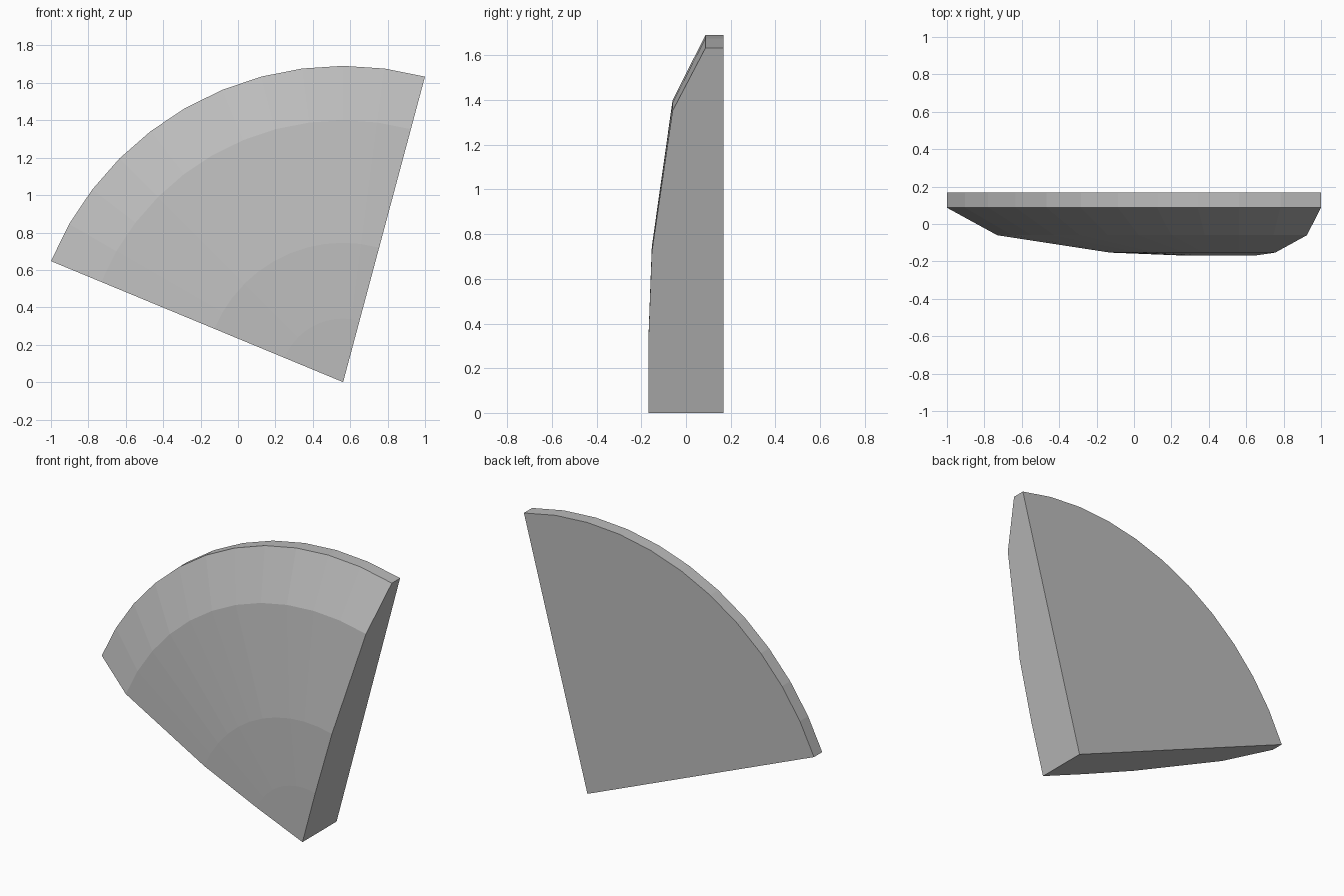
import bpy, bmesh, math

if "Cube" in bpy.data.objects:
    bpy.data.objects.remove(bpy.data.objects["Cube"])

# Wedge of a shallow dome, pivoting on its bottom tip
APEX_X, R = 0.562, 1.691
START, STEP, SEGMENTS = 75.0, 7.5, 11
BACK = 0.168
# (radius, y) from the front ring out to the back rim
PROFILE = [(0.34, -0.168), (0.745, -0.153), (1.40, -0.06), (R, 0.087), (R, BACK)]

bm = bmesh.new()
front_tip = bm.verts.new((APEX_X, -BACK, 0))
back_tip = bm.verts.new((APEX_X, BACK, 0))

# One spoke of profile points per angle
spokes = []
for i in range(SEGMENTS + 1):
    a = math.radians(START + i * STEP)
    spokes.append([bm.verts.new((APEX_X + r * math.cos(a), y, r * math.sin(a)))
                   for r, y in PROFILE])

# Domed front and outer rim
for s, t in zip(spokes, spokes[1:]):
    bm.faces.new((front_tip, s[0], t[0]))
    for k in range(len(PROFILE) - 1):
        bm.faces.new((s[k], s[k + 1], t[k + 1], t[k]))

# Flat cut sides and flat back
bm.faces.new([front_tip] + spokes[0] + [back_tip])
bm.faces.new([front_tip] + spokes[-1] + [back_tip])
bm.faces.new([back_tip] + [s[-1] for s in spokes])
bmesh.ops.recalc_face_normals(bm, faces=bm.faces[:])

mesh = bpy.data.meshes.new("dome_wedge")
bm.to_mesh(mesh)
bm.free()
wedge = bpy.data.objects.new("dome_wedge", mesh)
bpy.context.collection.objects.link(wedge)

# Plain grey finish
grey = bpy.data.materials.new("grey")
grey.diffuse_color = (0.5, 0.5, 0.5, 1)
grey.use_nodes = True
grey.node_tree.nodes["Principled BSDF"].inputs["Base Color"].default_value = grey.diffuse_color
mesh.materials.append(grey)
